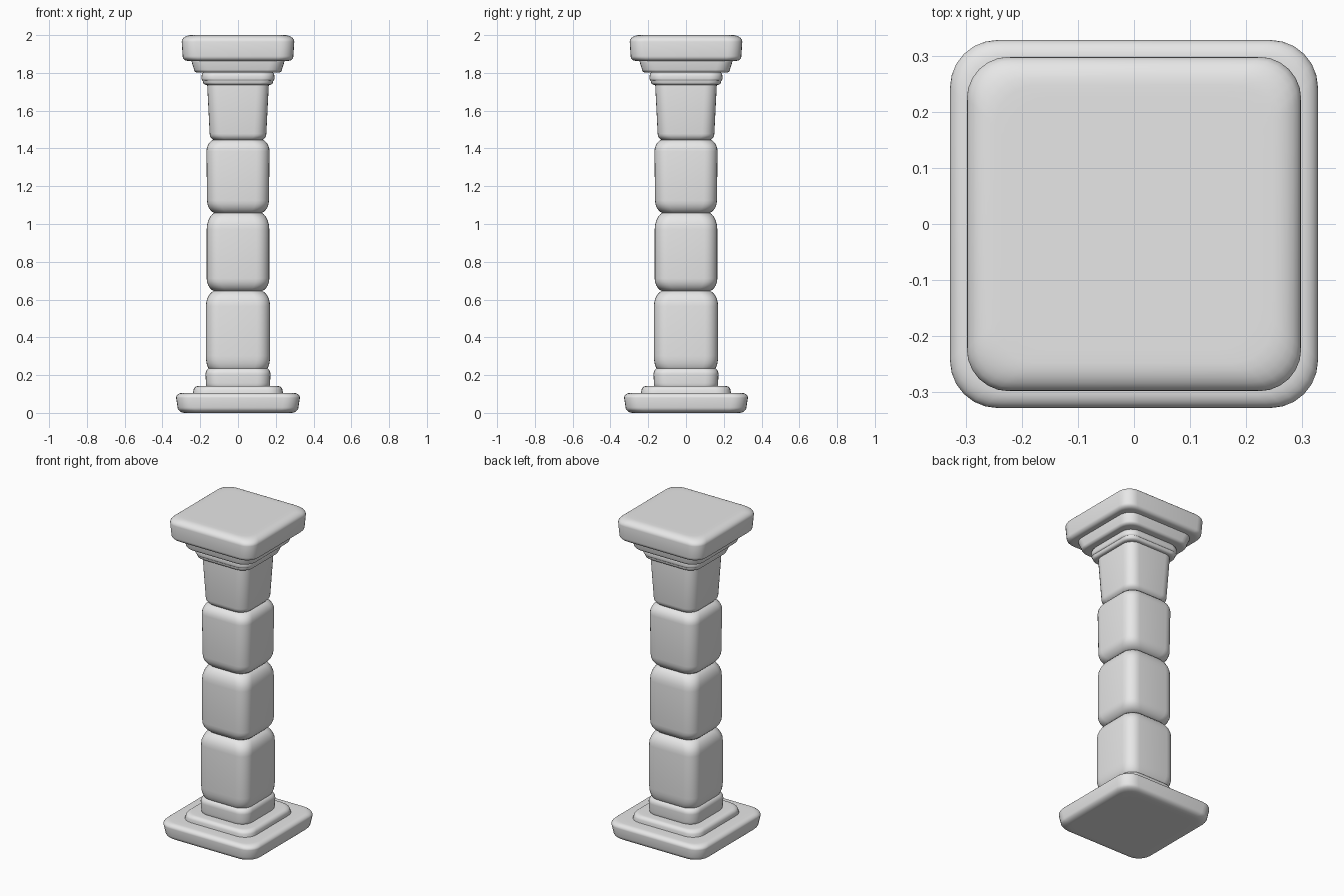
import bpy, bmesh, math

cube = bpy.data.objects.get("Cube")
if cube:
    bpy.data.objects.remove(cube, do_unlink=True)

stone = bpy.data.materials.new("pale_stone")
stone.use_nodes = True
stone.diffuse_color = (0.8, 0.8, 0.8, 1)
stone.node_tree.nodes["Principled BSDF"].inputs["Base Color"].default_value = (0.8, 0.8, 0.8, 1)

STEPS = 6


def ring(bm, half, radius, z):
    """One rounded-square loop of vertices."""
    verts = []
    for quarter in range(4):
        start = quarter * math.pi / 2
        mid = start + math.pi / 4
        reach = (half - radius) * math.sqrt(2)
        cx, cy = reach * math.cos(mid), reach * math.sin(mid)
        for i in range(STEPS + 1):
            a = start + i / STEPS * math.pi / 2
            verts.append(bm.verts.new((cx + radius * math.cos(a), cy + radius * math.sin(a), z)))
    return verts


def soft_block(name, z0, z1, bottom, top, corner, low, high):
    """Rounded square block; low and high are (inset, height) of the edge roundings."""
    profile = []
    for i in range(STEPS + 1):
        a = i / STEPS * math.pi / 2
        profile.append((bottom - low[0] * (1 - math.sin(a)), z0 + low[1] * (1 - math.cos(a))))
    for i in range(STEPS + 1):
        a = i / STEPS * math.pi / 2
        profile.append((top - high[0] * (1 - math.cos(a)), z1 - high[1] * (1 - math.sin(a))))
    # Narrow flat rings keep the end faces evenly shaded
    profile.insert(0, (profile[0][0] * 0.9, z0))
    profile.append((profile[-1][0] * 0.9, z1))

    bm = bmesh.new()
    rings = [ring(bm, h, min(corner, h * 0.8), z) for h, z in profile]
    for a, b in zip(rings, rings[1:]):
        for i in range(len(a)):
            j = (i + 1) % len(a)
            bm.faces.new((a[i], a[j], b[j], b[i]))
    bm.faces.new(rings[0][::-1])
    bm.faces.new(rings[-1])
    for f in bm.faces:
        f.smooth = True
    mesh = bpy.data.meshes.new(name)
    bm.to_mesh(mesh)
    bm.free()
    mesh.materials.append(stone)
    obj = bpy.data.objects.new(name, mesh)
    bpy.context.collection.objects.link(obj)
    return obj


# Stepped base
soft_block("base_plinth", 0, 0.105, 0.32, 0.328, 0.085, (0.04, 0.03), (0.03, 0.025))
soft_block("base_step", 0.08, 0.142, 0.242, 0.236, 0.08, (0.01, 0.01), (0.025, 0.025))
soft_block("base_ring", 0.13, 0.24, 0.17, 0.172, 0.07, (0.012, 0.03), (0.03, 0.035))

# Shaft of four worn blocks around a narrow core
soft_block("shaft_core", 0.2, 1.76, 0.115, 0.112, 0.06, (0.01, 0.01), (0.01, 0.01))
soft_block("shaft_block_1", 0.222, 0.65, 0.17, 0.17, 0.07, (0.03, 0.08), (0.06, 0.085))
soft_block("shaft_block_2", 0.642, 1.065, 0.166, 0.166, 0.07, (0.055, 0.07), (0.06, 0.095))
soft_block("shaft_block_3", 1.055, 1.45, 0.164, 0.167, 0.07, (0.055, 0.07), (0.055, 0.065))
soft_block("shaft_block_4", 1.438, 1.75, 0.15, 0.163, 0.065, (0.045, 0.04), (0.01, 0.015))

# Stepped capital
soft_block("collar_lower", 1.737, 1.775, 0.185, 0.188, 0.065, (0.015, 0.015), (0.015, 0.015))
soft_block("collar_upper", 1.755, 1.81, 0.193, 0.193, 0.07, (0.015, 0.015), (0.025, 0.03))
soft_block("capital_step", 1.802, 1.88, 0.234, 0.246, 0.075, (0.018, 0.02), (0.01, 0.02))
soft_block("capital_slab", 1.864, 2.0, 0.293, 0.298, 0.075, (0.025, 0.025), (0.05, 0.035))
